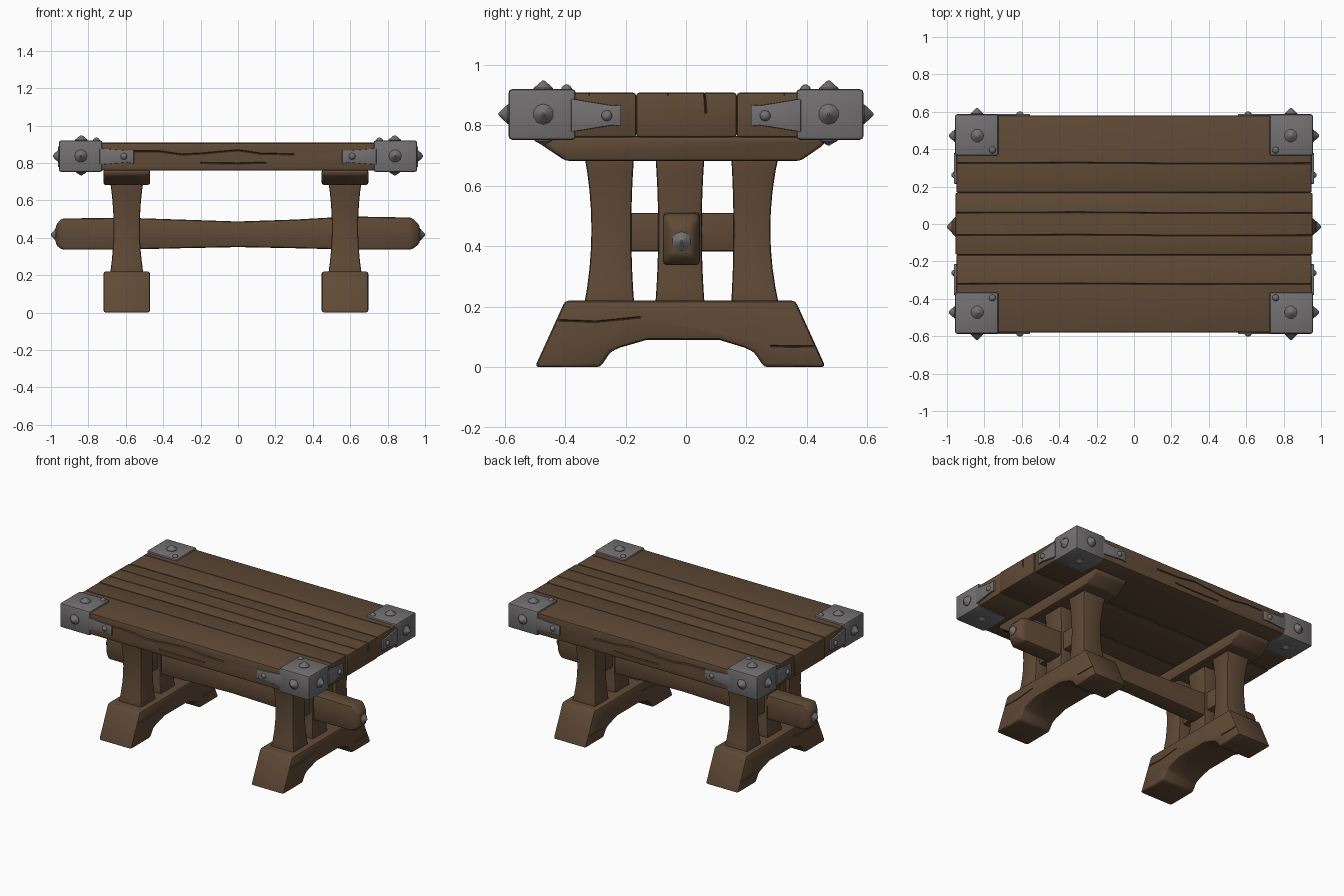
import bpy, bmesh, math
from mathutils import Vector

if "Cube" in bpy.data.objects:
    bpy.data.objects.remove(bpy.data.objects["Cube"])


def material(name, rgb):
    m = bpy.data.materials.new(name)
    m.diffuse_color = (*rgb, 1)
    m.use_nodes = True
    m.node_tree.nodes["Principled BSDF"].inputs["Base Color"].default_value = m.diffuse_color
    return m


WOOD = material("brown wood", (0.115, 0.068, 0.037))
METAL = material("grey iron", (0.17, 0.162, 0.162))


def finish(name, bm, mat, bevel=0.0, segments=2, angle=40):
    """Round the sharp edges, make the object and shade it."""
    bmesh.ops.recalc_face_normals(bm, faces=bm.faces)
    if bevel:
        sharp = [e for e in bm.edges if e.calc_face_angle(0) > math.radians(25)]
        bmesh.ops.bevel(bm, geom=sharp, offset=bevel, segments=segments,
                        profile=0.5, affect='EDGES', clamp_overlap=True)
    me = bpy.data.meshes.new(name)
    bm.to_mesh(me)
    bm.free()
    me.materials.append(mat)
    ob = bpy.data.objects.new(name, me)
    bpy.context.collection.objects.link(ob)
    smooth(ob, angle)
    return ob


def smooth(ob, angle=40):
    bpy.ops.object.select_all(action='DESELECT')
    ob.select_set(True)
    bpy.context.view_layer.objects.active = ob
    bpy.ops.object.shade_smooth_by_angle(angle=math.radians(angle))


def loft(name, rings, mat, bevel=0.0):
    """Closed skin over equal-length point rings."""
    bm = bmesh.new()
    vs = [[bm.verts.new(p) for p in r] for r in rings]
    n = len(vs[0])
    for a, b in zip(vs, vs[1:]):
        for i in range(n):
            bm.faces.new((a[i], a[(i + 1) % n], b[(i + 1) % n], b[i]))
    bm.faces.new(vs[0])
    bm.faces.new(vs[-1][::-1])
    return finish(name, bm, mat, bevel)


def box(name, x0, x1, y0, y1, z0, z1, mat, bevel):
    rings = [[(x0, y0, z), (x1, y0, z), (x1, y1, z), (x0, y1, z)] for z in (z0, z1)]
    return loft(name, rings, mat, bevel)


def profile_x(name, pts, x0, x1, mat, bevel):
    return loft(name, [[(x, y, z) for y, z in pts] for x in (x0, x1)], mat, bevel)


def stud(name, pos, direction, r, h, pointed):
    """Pointed spike or domed rivet standing on a surface."""
    prof = [(r, -0.012), (r, 0.003), (r * 0.45, h * 0.68), (0.004, h)] if pointed else \
           [(r, -0.012), (r, 0.003), (r * 0.75, h * 0.65), (r * 0.3, h)]
    q = Vector((0, 0, 1)).rotation_difference(Vector(direction))
    k = 10
    rings = [[Vector(pos) + q @ Vector((a * math.cos(i * math.tau / k),
              a * math.sin(i * math.tau / k), z)) for i in range(k)] for a, z in prof]
    return loft(name, rings, METAL)


def cracks(ob, paths, normal, w=0.004, depth=0.010):
    """Cut V-shaped cracks along paths lying on a flat face."""
    n = Vector(normal)
    for path in paths:
        P = [Vector(p) for p in path]
        rings = []
        for i, p in enumerate(P):
            t = (P[min(i + 1, len(P) - 1)] - P[max(i - 1, 0)]).normalized()
            s = n.cross(t) * w
            rings.append([p + s * 1.5 + n * 0.006, p - s * 1.5 + n * 0.006, p - n * depth])
        cutter = loft("crack_cutter", rings, WOOD)
        cutter.hide_render = True
        mod = ob.modifiers.new("crack", 'BOOLEAN')
        mod.operation, mod.solver, mod.object = 'DIFFERENCE', 'EXACT', cutter
        bpy.context.view_layer.update()
        me = bpy.data.meshes.new_from_object(ob.evaluated_get(bpy.context.evaluated_depsgraph_get()))
        ob.modifiers.clear()
        ob.data = me
        bpy.data.objects.remove(cutter)
    smooth(ob)


# table top: three thick planks with surface cracks
T0, T1 = 0.76, 0.908
for nm, y0, y1, e, lines in (("front_plank", -0.58, -0.165, 0.95, (-0.32,)),
                             ("middle_plank", -0.165, 0.168, 0.955, (0.06, -0.06)),
                             ("back_plank", 0.168, 0.58, 0.95, (0.325,))):
    ob = box(nm, -e, e, y0, y1, T0, T1, WOOD, 0.010)
    cracks(ob, [[(-0.97, y, T1), (-0.3, y + 0.003, T1), (0.3, y - 0.002, T1), (0.97, y, T1)]
                for y in lines], (0, 0, 1), 0.003)
    s = -1 if y0 < -0.5 else 1
    if nm != "middle_plank":
        cracks(ob, [[(x, s * 0.58, z) for x, z in ((-0.56, .862), (-.42, .862), (-.3, .845), (-.2, .85),
                                                  (0, .868), (.12, .85), (.3, .846))],
                    [(x, s * 0.58, z) for x, z in ((-.2, .80), (.0, .797), (.15, .802))]], (0, s, 0))
    else:
        cracks(ob, [[(sx * e, y, 0.93), (sx * e, y + 0.006, 0.84)] for y in (0.06,) for sx in (1,)], (1, 0, 0))

# iron corners with tapering straps, spikes and rivets
for sx in (-1, 1):
    for sy in (-1, 1):
        tag = ("left" if sx < 0 else "right") + ("_front" if sy < 0 else "_back")
        xs, ys = sorted((sx * 0.725, sx * 0.957)), sorted((sy * 0.365, sy * 0.587))
        box(tag + "_corner", *xs, *ys, 0.752, 0.92, METAL, 0.012)
        outline = ((0.74, 0.79), (0.59, 0.803), (0.557, 0.797), (0.557, 0.868), (0.59, 0.866), (0.74, 0.878))
        loft(tag + "_long_strap", [[(sx * a, sy * y, z) for a, z in outline] for y in (0.57, 0.588)], METAL, 0.003)
        outline = ((0.38, 0.778), (0.245, 0.80), (0.215, 0.797), (0.215, 0.868), (0.245, 0.866), (0.38, 0.888))
        loft(tag + "_short_strap", [[(sx * x, sy * a, z) for a, z in outline] for x in (0.94, 0.962)], METAL, 0.003)
        stud(tag + "_front_spike", (sx * 0.84, sy * 0.587, 0.837), (0, sy, 0), 0.034, 0.033, True)
        stud(tag + "_side_spike", (sx * 0.957, sy * 0.472, 0.837), (sx, 0, 0), 0.034, 0.033, True)
        stud(tag + "_top_spike", (sx * 0.838, sy * 0.472, 0.92), (0, 0, 1), 0.034, 0.028, True)
        stud(tag + "_under_spike", (sx * 0.838, sy * 0.472, 0.752), (0, 0, -1), 0.03, 0.018, True)
        stud(tag + "_top_rivet", (sx * 0.757, sy * 0.395, 0.92), (0, 0, 1), 0.018, 0.015, False)
        stud(tag + "_long_rivet", (sx * 0.61, sy * 0.588, 0.835), (0, sy, 0), 0.018, 0.014, False)
        stud(tag + "_short_rivet", (sx * 0.962, sy * 0.262, 0.832), (sx, 0, 0), 0.018, 0.014, False)


def post(name, cx, hx, cy, hy, flare_x, flare_out, flare_in, side):
    """Waisted upright; its outer side flares more than its inner one."""
    rings = []
    for i in range(9):
        t = i / 4 - 1
        k = abs(t) ** 2
        a = hx + flare_x * k
        lo = cy - hy - (flare_out if side < 0 else flare_in) * k
        hi = cy + hy + (flare_out if side > 0 else flare_in) * k
        z = 0.455 + 0.255 * t
        rings.append([(cx - a, lo, z), (cx + a, lo, z), (cx + a, hi, z), (cx - a, hi, z)])
    return loft(name, rings, WOOD, 0.010)


# two trestles
FOOT = ((-0.50, 0), (-0.40, 0.22), (0.362, 0.22), (0.462, 0), (0.258, 0), (0.225, 0.05), (0.195, 0.064),
        (0.11, 0.09), (-0.13, 0.09), (-0.22, 0.064), (-0.25, 0.05), (-0.283, 0))
CAP = ((-0.398, 0.682), (0.378, 0.682), (0.46, 0.738), (0.46, 0.765), (-0.482, 0.765), (-0.482, 0.738))
for tag, cx in (("left", -0.595), ("right", 0.572)):
    foot = profile_x(tag + "_foot", FOOT, cx - 0.125, cx + 0.125, WOOD, 0.013)
    for s in (-1, 1):
        cracks(foot, [[(cx + s * 0.125, y, z) for y, z in ((-0.42, .155), (-.3, .15), (-.15, .165))],
                      [(cx + s * 0.125, y, z) for y, z in ((.28, .07), (.35, .068), (.45, .07))]], (s, 0, 0), 0.003)
    profile_x(tag + "_cap", CAP, cx - 0.125, cx + 0.125, WOOD, 0.018)
    post(tag + "_front_post", cx, 0.07, -0.247, 0.066, 0.02, 0.025, 0.010, -1)
    post(tag + "_back_post", cx, 0.07, 0.218, 0.061, 0.02, 0.030, 0.008, 1)
    post(tag + "_middle_post", cx, 0.062, -0.02, 0.072, 0.012, 0.010, 0.010, 1)
    box(tag + "_cross_tie", cx - 0.045, cx + 0.045, -0.25, 0.22, 0.383, 0.51, WOOD, 0.008)

# long beam through both trestles, waisted in the middle with tapered ends
BEAM = ((-0.975, .365, .465, .036), (-0.945, .337, .503, .060), (-0.6, .337, .507, .062), (-0.3, .344, .497, .060),
        (0, .350, .487, .058), (0.3, .344, .497, .060), (0.6, .337, .514, .062), (0.93, .337, .508, .060),
        (0.972, .37, .465, .036))
loft("long_beam", [[(x, -0.015 - h, a), (x, -0.015 + h, a), (x, -0.015 + h, b), (x, -0.015 - h, b)]
                   for x, a, b, h in BEAM], WOOD, 0.014)
for tag, s in (("left", -1), ("right", 1)):
    stud(tag + "_beam_spike", (s * 0.972, -0.015, 0.416), (s, 0, 0), 0.032, 0.028, True)
